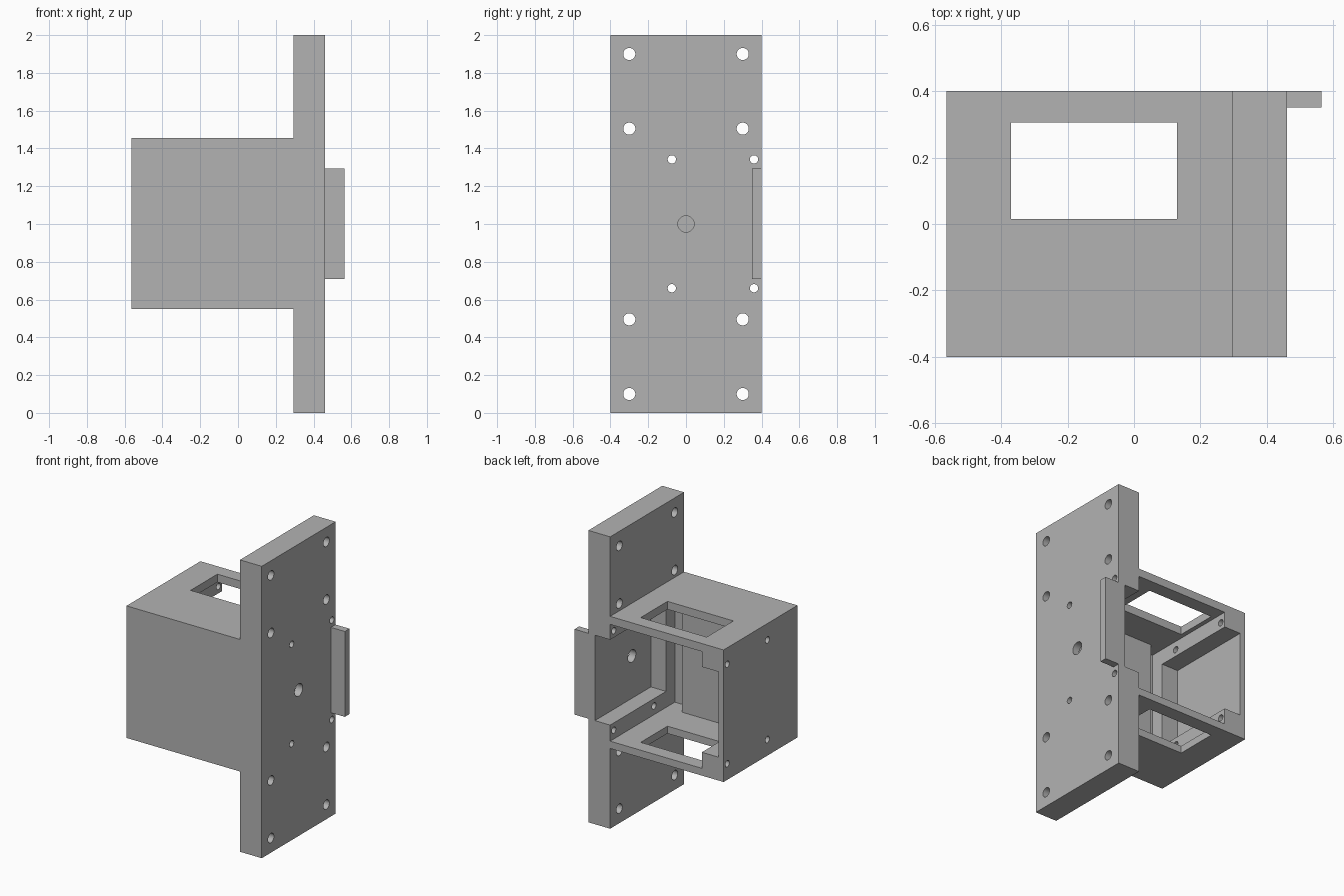
import bpy, bmesh, math
from mathutils import Matrix, Vector

if "Cube" in bpy.data.objects:
    bpy.data.objects.remove(bpy.data.objects["Cube"], do_unlink=True)

grey = bpy.data.materials.new("plain_grey")
grey.use_nodes = True
grey.diffuse_color = (0.45, 0.45, 0.45, 1)
grey.node_tree.nodes["Principled BSDF"].inputs["Base Color"].default_value = (0.45, 0.45, 0.45, 1)


def finish(name, bm):
    bmesh.ops.recalc_face_normals(bm, faces=bm.faces)
    mesh = bpy.data.meshes.new(name)
    bm.to_mesh(mesh)
    bm.free()
    mesh.materials.append(grey)
    obj = bpy.data.objects.new(name, mesh)
    bpy.context.collection.objects.link(obj)
    return obj


def prism(name, points, direction):
    """Extrude a closed outline of 3D points along a direction."""
    bm = bmesh.new()
    face = bm.faces.new([bm.verts.new(p) for p in points])
    grown = bmesh.ops.extrude_face_region(bm, geom=[face])
    verts = [g for g in grown["geom"] if isinstance(g, bmesh.types.BMVert)]
    bmesh.ops.translate(bm, verts=verts, vec=Vector(direction))
    return finish(name, bm)


def box(name, x, y, z):
    outline = [(x[0], y[0], z[0]), (x[1], y[0], z[0]), (x[1], y[1], z[0]), (x[0], y[1], z[0])]
    return prism(name, outline, (0, 0, z[1] - z[0]))


def drills(name, holes, x0, x1):
    """Cylinders along x at the given (y, z, radius)."""
    bm = bmesh.new()
    for y, z, r in holes:
        place = Matrix.Translation(((x0 + x1) / 2, y, z)) @ Matrix.Rotation(math.pi / 2, 4, "Y")
        bmesh.ops.create_cone(bm, cap_ends=True, segments=32, radius1=r, radius2=r,
                              depth=x1 - x0, matrix=place)
    return finish(name, bm)


def cut(target, cutter):
    mod = target.modifiers.new(cutter.name, "BOOLEAN")
    mod.operation = "DIFFERENCE"
    mod.solver = "EXACT"
    mod.object = cutter
    bpy.ops.object.select_all(action="DESELECT")
    bpy.context.view_layer.objects.active = target
    target.select_set(True)
    bpy.ops.object.modifier_apply(modifier=mod.name)
    bpy.data.objects.remove(cutter, do_unlink=True)


# Tall mounting plate with the square housing in one solid
left, seat, face = -0.565, 0.295, 0.46
low, high = 0.55, 1.455
outline = [(face, 0), (face, 2), (seat, 2), (seat, high),
           (left, high), (left, low), (seat, low), (seat, 0)]
bracket = prism("bracket_body", [(x, -0.4, z) for x, z in outline], (0, 0.8, 0))

# Main cavity, open at the back, with relief slots beside the raised front pad
plan = [(-0.4, 0.5), (-0.4, -0.3), (-0.31, -0.3), (-0.31, -0.205),
        (0.175, -0.205), (0.175, -0.3), (seat, -0.3), (seat, 0.5)]
cut(bracket, prism("cavity", [(x, y, 0.6) for x, y in plan], (0, 0, 0.8)))

# Wider pocket let into the plate and the far wall
cut(bracket, box("pocket", (-0.525, 0.41), (-0.205, 0.5), (0.71, 1.295)))

# Windows through the top and bottom walls
cut(bracket, box("windows", (-0.37, 0.13), (0.015, 0.305), (0.3, 1.7)))

# Mounting holes, pin holes and the centre hole
mount = [(y, z, 0.032) for y in (-0.3, 0.3) for z in (0.1, 0.495, 1.505, 1.9)]
pins = [(y, z, 0.022) for y in (-0.075, 0.36) for z in (0.66, 1.342)]
cut(bracket, drills("mount_holes", mount, 0.2, 0.6))
cut(bracket, drills("pin_holes", pins, -0.7, 0.6))
cut(bracket, drills("centre_hole", [(0, 1, 0.043)], 0.35, 0.6))

# Small tab on the outer face
tab = box("side_tab", (face, 0.565), (0.35, 0.4), (0.71, 1.295))

bpy.ops.object.select_all(action="DESELECT")
bpy.context.view_layer.objects.active = bracket
bracket.select_set(True)
bpy.ops.object.shade_smooth_by_angle(angle=math.radians(30))
